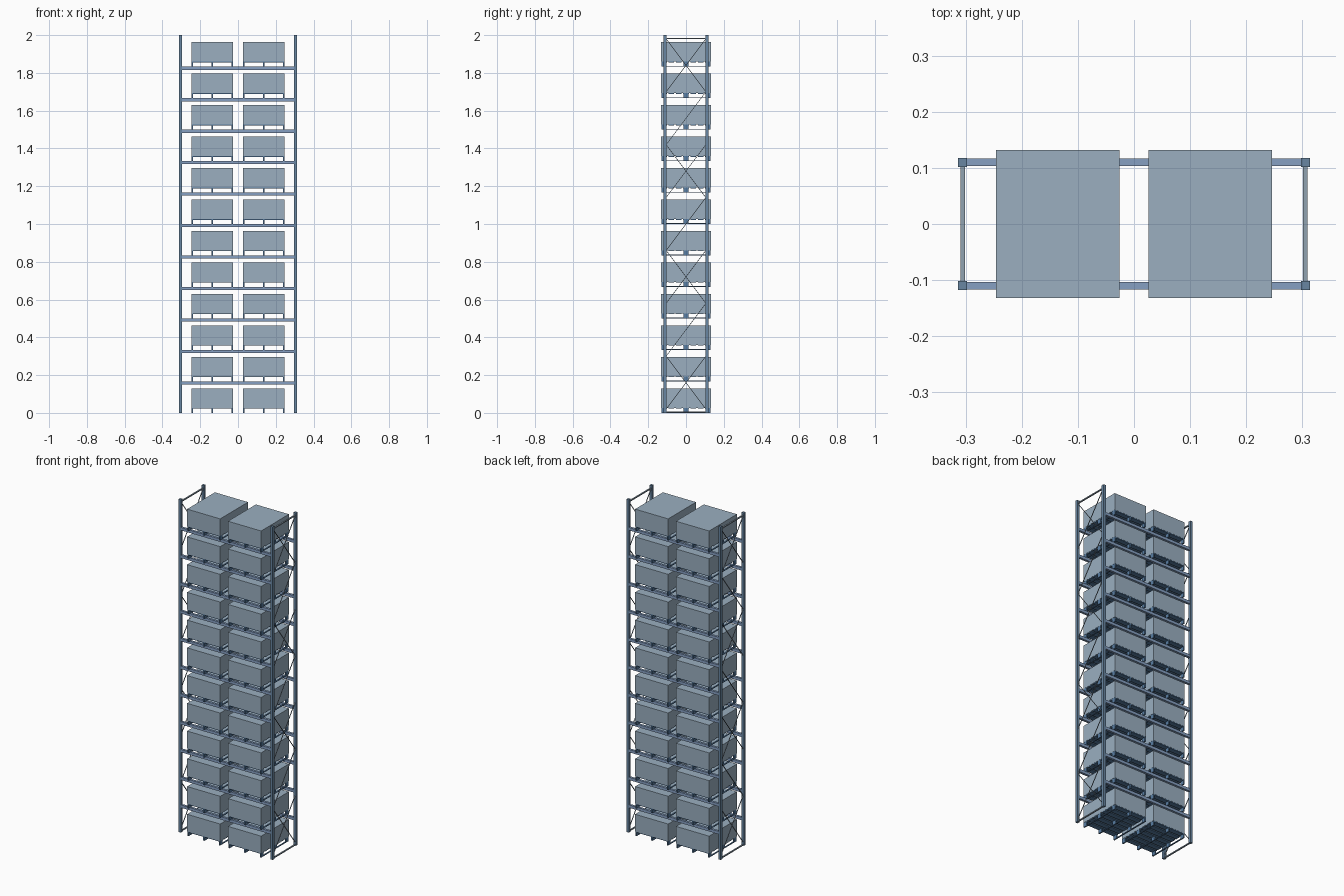
import bpy, bmesh, math
from mathutils import Vector, Matrix

if "Cube" in bpy.data.objects:
    bpy.data.objects.remove(bpy.data.objects["Cube"])


def material(name, rgb):
    m = bpy.data.materials.new(name)
    m.diffuse_color = (*rgb, 1)
    m.use_nodes = True
    m.node_tree.nodes["Principled BSDF"].inputs["Base Color"].default_value = m.diffuse_color
    return m


POST = material("post_blue", (0.14, 0.24, 0.36))
BEAM = material("beam_blue", (0.24, 0.35, 0.54))
BRACE = material("brace_grey", (0.28, 0.36, 0.44))
PALLET = material("pallet_blue", (0.10, 0.21, 0.37))
LOAD = material("load_grey", (0.325, 0.43, 0.53))


def add_box(bm, x0, x1, y0, y1, z0, z1):
    m = Matrix.Translation(((x0 + x1) / 2, (y0 + y1) / 2, (z0 + z1) / 2)) @ \
        Matrix.Diagonal((x1 - x0, y1 - y0, z1 - z0, 1))
    bmesh.ops.create_cube(bm, size=1, matrix=m)


def add_bar(bm, a, b, w, h):
    # square bar between two points lying in a y-z plane
    a, b = Vector(a), Vector(b)
    d = b - a
    m = Matrix.Translation((a + b) / 2) @ \
        Matrix.Rotation(math.atan2(d.z, d.y), 4, 'X') @ \
        Matrix.Diagonal((w, d.length, h, 1))
    bmesh.ops.create_cube(bm, size=1, matrix=m)


def finish(name, bm, mat):
    mesh = bpy.data.meshes.new(name)
    bm.to_mesh(mesh)
    bm.free()
    mesh.materials.append(mat)
    ob = bpy.data.objects.new(name, mesh)
    bpy.context.collection.objects.link(ob)
    return ob


LEVELS = 12
PITCH = 2 / LEVELS
PX, PY, PW = 0.3055, 0.11, 0.008      # post centre and half width

# end frames: posts, horizontal ties and lacing
for side, s in (("left", -1), ("right", 1)):
    bm = bmesh.new()
    for t in (-1, 1):
        add_box(bm, s * PX - PW, s * PX + PW, t * PY - PW, t * PY + PW, 0, 2)
    finish(side + "_posts", bm, POST)

    bm = bmesh.new()
    for z in (0.004, 1.983):
        add_bar(bm, (s * PX, -PY, z), (s * PX, PY, z), 0.008, 0.006)
    panel = 1.96 / 7
    for i in range(7):
        z0, z1 = 0.02 + i * panel, 0.02 + (i + 1) * panel
        add_bar(bm, (s * PX, -0.105, z0), (s * PX, 0.105, z1), 0.004, 0.003)
        if i % 2 == 0:
            add_bar(bm, (s * PX, 0.105, z0), (s * PX, -0.105, z1), 0.004, 0.003)
    finish(side + "_frame_bracing", bm, BRACE)

# front and back load beams
for side, t in (("front", -1), ("back", 1)):
    bm = bmesh.new()
    for i in range(1, LEVELS):
        z = i * PITCH
        add_box(bm, -PX + PW, PX - PW, t * PY - 0.007, t * PY + 0.007, z - 0.017, z)
    finish(side + "_beams", bm, BEAM)

# pallet: bottom runners, blocks and deck slats
bm = bmesh.new()
HX, HY = 0.109, 0.131
for x in (-HX + 0.004, 0, HX - 0.004):
    add_box(bm, x - 0.004, x + 0.004, -HY, HY, 0, 0.004)
    for y in (-HY + 0.012, 0, HY - 0.012):
        add_box(bm, x - 0.004, x + 0.004, y - 0.012, y + 0.012, 0.004, 0.0225)
for i in range(7):
    y = -HY + 0.015 + i * (2 * HY - 0.03) / 6
    add_box(bm, -HX, HX, y - 0.015, y + 0.015, 0.0225, 0.027)
pallet = finish("pallet", bm, PALLET)

# wrapped load
bm = bmesh.new()
add_box(bm, -0.11, 0.11, -0.132, 0.132, 0.027, 0.13)
load = finish("load", bm, LOAD)

# fill every bay with linked copies
for i in range(LEVELS):
    for x in (-0.136, 0.136):
        for src in (pallet, load):
            ob = src if i == 0 and x < 0 else src.copy()
            if ob is not src:
                bpy.context.collection.objects.link(ob)
            ob.location = (x, 0, i * PITCH)
